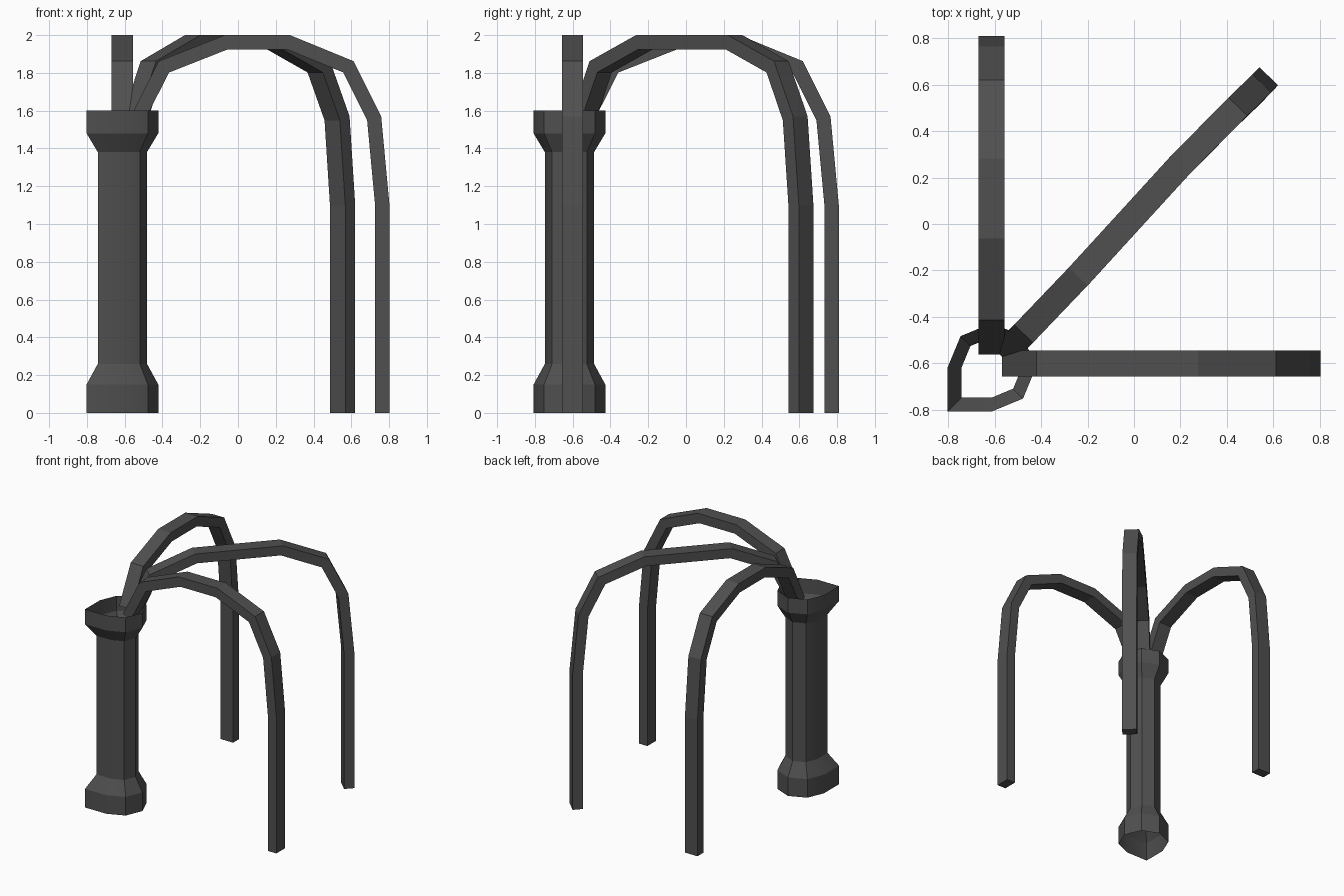
import bpy, math
from mathutils import Vector

if "Cube" in bpy.data.objects:
    bpy.data.objects.remove(bpy.data.objects["Cube"])

mat = bpy.data.materials.new("dark_grey")
mat.diffuse_color = (0.08, 0.08, 0.08, 1)
mat.use_nodes = True
mat.node_tree.nodes["Principled BSDF"].inputs["Base Color"].default_value = mat.diffuse_color


def make(name, verts, faces):
    me = bpy.data.meshes.new(name)
    me.from_pydata(verts, [], faces)
    me.materials.append(mat)
    me.update()
    ob = bpy.data.objects.new(name, me)
    bpy.context.collection.objects.link(ob)
    return ob


def skin(rows, n, first=0):
    """Quads between successive rings of n vertices."""
    return [(r * n + i, r * n + (i + 1) % n, (r + 1) * n + (i + 1) % n, (r + 1) * n + i)
            for r in range(rows - 1) for i in range(n)]


# Column: open octagonal tube with one squared outer corner, flared at both ends
section = [(math.cos(math.radians(a)), math.sin(math.radians(a)))
           for a in (0, 45, 90, 135, 180, 225, 270, 315)]
section[5] = (-1, -1)
profile = [(0.19, 0), (0.19, 0.15), (0.13, 0.26), (0.13, 1.38), (0.19, 1.48), (0.19, 1.6)]
verts = [(-0.612 + r * x, -0.617 + r * y, z) for r, z in profile for x, y in section]
column = make("column", verts, skin(len(profile), 8))
bpy.context.view_layer.objects.active = column
column.select_set(True)
bpy.ops.object.shade_smooth_by_angle(angle=math.radians(25))
column.select_set(False)


def arch(name, path, width=0.112, thick=0.076):
    """Rectangular bar whose outer (top) face follows the path, mitred at bends."""
    pts = [Vector(p) for p in path]
    run = pts[-1] - pts[0]
    side = Vector((-run.y, run.x, 0)).normalized()
    segs = [(b - a).normalized() for a, b in zip(pts, pts[1:])]
    verts = []
    for i, p in enumerate(pts):
        a, b = segs[max(i - 1, 0)], segs[min(i, len(segs) - 1)]
        t = (a + b).normalized()
        out = t.cross(side).normalized()
        inner = p - out * (thick / t.dot(b))
        h = side * width / 2
        verts += [p - h, p + h, inner + h, inner - h]
    n = len(pts)
    faces = [tuple(reversed(f)) for f in skin(n, 4)]
    faces += [(0, 1, 2, 3), tuple(4 * (n - 1) + k for k in (3, 2, 1, 0))]
    ob = make(name, verts, faces)
    # consistent outward normals
    import bmesh
    bm = bmesh.new()
    bm.from_mesh(ob.data)
    bmesh.ops.recalc_face_normals(bm, faces=bm.faces)
    bm.to_mesh(ob.data)
    bm.free()


# Three arched legs springing from the column top
curve = [(-0.568, 1.57), (-0.42, 1.862), (-0.07, 2.0), (0.275, 2.0),
         (0.612, 1.862), (0.758, 1.57), (0.802, 1.1), (0.802, 0)]
arch("right_arch", [(s, -0.6, z) for s, z in curve])
arch("back_arch", [(-0.613, s + 0.007, z) for s, z in curve])
arch("diagonal_arch", [(-0.57, -0.57, 1.57), (-0.475, -0.472, 1.862), (-0.24, -0.226, 2.0),
                       (0.205, 0.26, 2.0), (0.447, 0.505, 1.862), (0.55, 0.605, 1.57),
                       (0.58, 0.636, 1.1), (0.58, 0.636, 0)])
